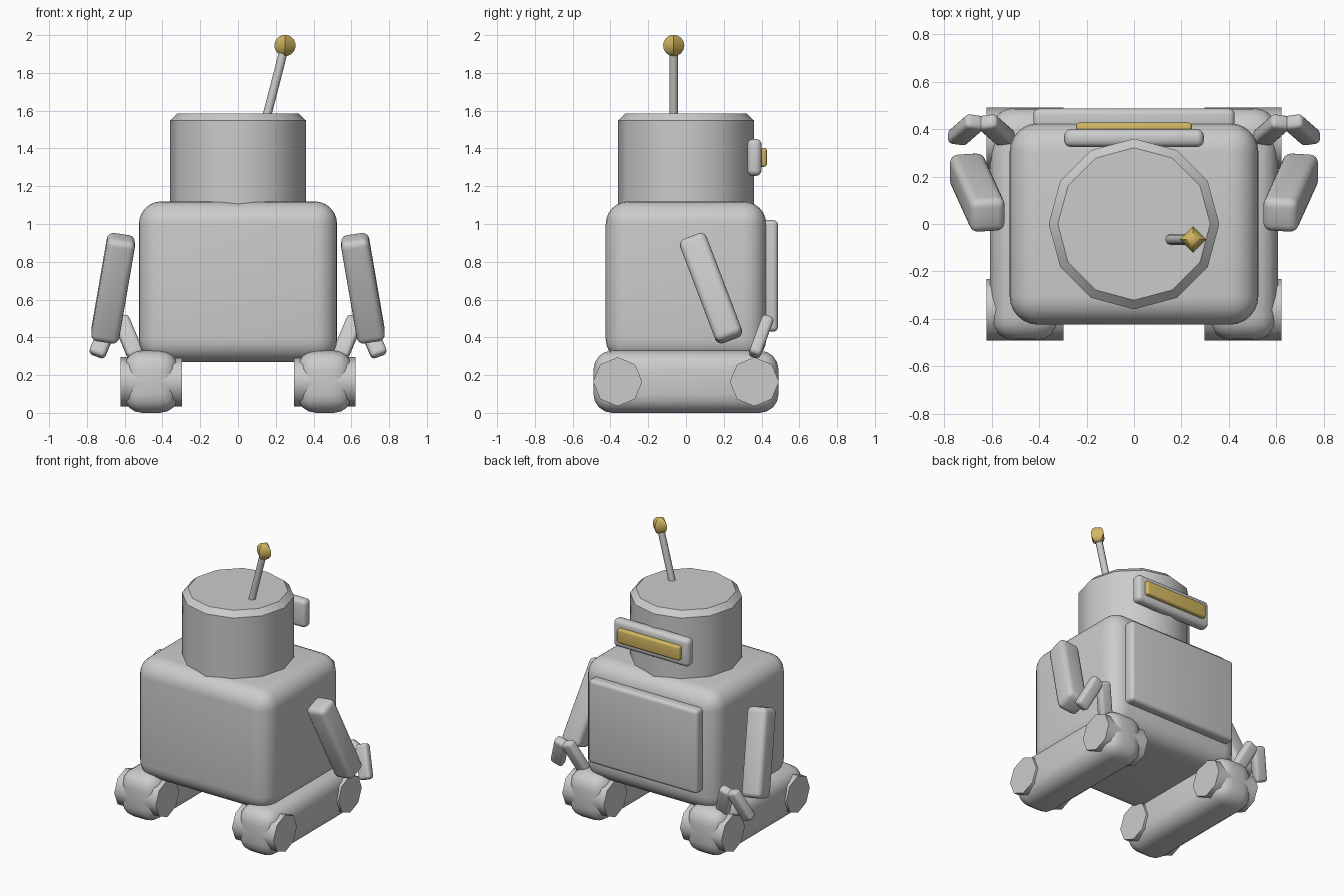
import bpy, math
from mathutils import Vector, Matrix

if "Cube" in bpy.data.objects:
    bpy.data.objects.remove(bpy.data.objects["Cube"])


def material(name, rgb):
    m = bpy.data.materials.new(name)
    m.diffuse_color = (*rgb, 1)
    m.use_nodes = True
    m.node_tree.nodes["Principled BSDF"].inputs["Base Color"].default_value = m.diffuse_color
    return m


GREY = material("light grey", (0.6, 0.6, 0.6))
GOLD = material("muted gold", (0.64, 0.47, 0.12))


def finish(name, mat, bevel=0, segments=4, smooth=35):
    ob = bpy.context.object
    ob.name = name
    ob.data.materials.append(mat)
    if bevel:
        bpy.ops.object.transform_apply(location=False, rotation=False, scale=True)
        b = ob.modifiers.new("rounding", 'BEVEL')
        b.width, b.segments = bevel, segments
        b.limit_method, b.angle_limit = 'ANGLE', math.radians(50)
        bpy.ops.object.modifier_apply(modifier=b.name)
    if smooth:
        bpy.ops.object.shade_smooth_by_angle(angle=math.radians(smooth))
    return ob


def box(name, lo, hi, bevel, mat=GREY, segments=4):
    """Rounded box between two corners."""
    lo, hi = Vector(lo), Vector(hi)
    bpy.ops.mesh.primitive_cube_add(size=1, location=(lo + hi) / 2)
    bpy.context.object.scale = hi - lo
    return finish(name, mat, bevel, segments)


def limb(name, top, bottom, width, depth, bevel):
    """Rounded bar running from top to bottom, its sides kept near the x axis."""
    top, bottom = Vector(top), Vector(bottom)
    z = (top - bottom).normalized()
    y = z.cross(Vector((1, 0, 0))).normalized()
    x = y.cross(z)
    bpy.ops.mesh.primitive_cube_add(size=1)
    ob = bpy.context.object
    ob.scale = (width, depth, (top - bottom).length)
    ob = finish(name, GREY, bevel)
    ob.matrix_world = Matrix.Translation((top + bottom) / 2) @ Matrix((x, y, z)).transposed().to_4x4()
    return ob


# Torso and chest panel
box("torso", (-0.525, -0.425, 0.27), (0.525, 0.425, 1.12), 0.12, segments=6)
box("chest_panel", (-0.425, 0.40, 0.43), (0.425, 0.487, 1.02), 0.025)

# Head: twelve-sided drum with a chamfered top rim
bpy.ops.mesh.primitive_cylinder_add(vertices=12, radius=0.36, depth=0.58, location=(0, 0, 1.295))
finish("head", GREY, bevel=0.037, segments=1)

# Visor frame and glowing strip
box("visor_frame", (-0.295, 0.325, 1.255), (0.295, 0.40, 1.45), 0.03)
box("visor_strip", (-0.245, 0.36, 1.303), (0.245, 0.428, 1.403), 0.015, GOLD)

# Antenna rod and ball
base, tip = Vector((0.147, -0.065, 1.55)), Vector((0.249, -0.065, 1.945))
bpy.ops.mesh.primitive_cylinder_add(vertices=8, radius=0.023, depth=(tip - base).length,
                                    location=(base + tip) / 2)
bpy.context.object.rotation_euler = (tip - base).to_track_quat('Z', 'Y').to_euler()
finish("antenna_rod", GREY, smooth=50)
bpy.ops.mesh.primitive_uv_sphere_add(segments=4, ring_count=16, radius=0.056, location=tip)
finish("antenna_ball", GOLD)

for side, s in (("left", -1), ("right", 1)):
    # Arm and two-fingered claw
    limb(f"{side}_arm", (s * 0.615, 0.03, 0.93), (s * 0.708, 0.235, 0.39), 0.15, 0.15, 0.035)
    for finger, d in (("inner", -1), ("outer", 1)):
        limb(f"{side}_{finger}_finger",
             (s * (0.645 + d * 0.02), 0.435, 0.505), (s * (0.645 + d * 0.105), 0.36, 0.303),
             0.09, 0.065, 0.022)

    # Track block with an octagonal wheel through each end
    x0, x1 = sorted((s * 0.313, s * 0.607))
    box(f"{side}_track", (x0, -0.49, 0), (x1, 0.49, 0.33), 0.1)
    for end, y in (("back", -0.362), ("front", 0.362)):
        bpy.ops.mesh.primitive_cylinder_add(vertices=8, radius=0.13, depth=0.325,
                                            location=(s * 0.46, y, 0.165),
                                            rotation=(0, math.pi / 2, 0))
        finish(f"{side}_{end}_wheel", GREY, smooth=50)
